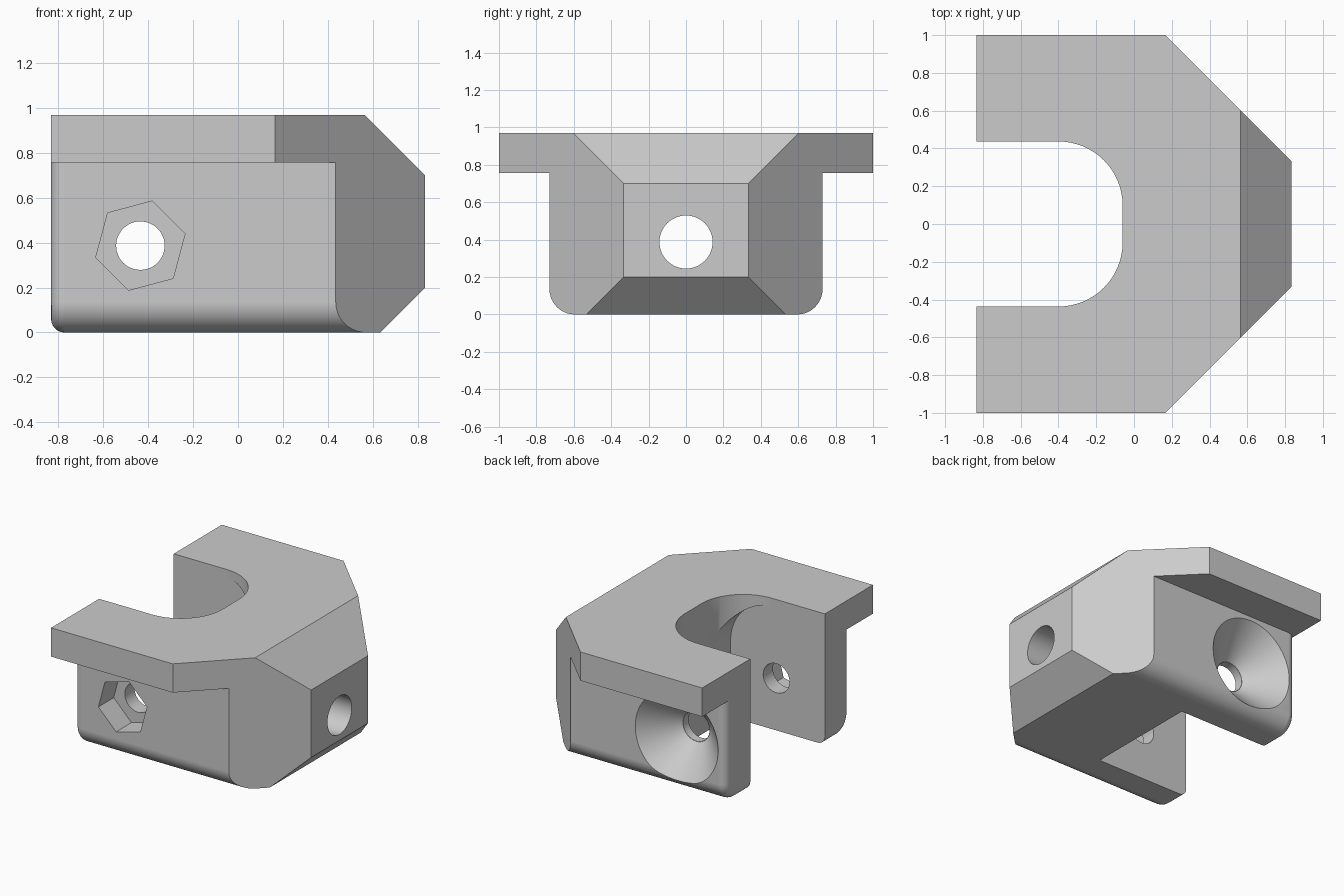
import bpy, bmesh, math

if "Cube" in bpy.data.objects:
    bpy.data.objects.remove(bpy.data.objects["Cube"], do_unlink=True)


def arc(cx, cy, r, start, end, steps=16):
    """Points along a circular arc, angles in degrees."""
    out = []
    for i in range(steps + 1):
        a = math.radians(start + (end - start) * i / steps)
        out.append((cx + r * math.cos(a), cy + r * math.sin(a)))
    return out


def prism(name, pts, axis, lo, hi, end_scale=1.0, centre=(0, 0), round_end=0.0):
    """Extrude a 2D outline along an axis; end_scale tapers the far end."""
    place = {"x": lambda u, v, d: (d, u, v),
             "y": lambda u, v, d: (u, d, v),
             "z": lambda u, v, d: (u, v, d)}[axis]
    bm = bmesh.new()
    near = [bm.verts.new(place(u, v, lo)) for u, v in pts]
    far = [bm.verts.new(place(centre[0] + (u - centre[0]) * end_scale,
                              centre[1] + (v - centre[1]) * end_scale, hi)) for u, v in pts]
    n = len(pts)
    cap = bm.faces.new(near)
    bm.faces.new(far[::-1])
    for i in range(n):
        j = (i + 1) % n
        bm.faces.new((near[i], far[i], far[j], near[j]))
    bmesh.ops.recalc_face_normals(bm, faces=bm.faces[:])
    if round_end:
        # round the near cap's edges, except its flat top edge
        top = max(v.co.z for v in near)
        edges = [e for e in cap.edges if min(v.co.z for v in e.verts) < top - 1e-4]
        bmesh.ops.bevel(bm, geom=edges, offset=round_end, segments=6, profile=0.5,
                        affect="EDGES", clamp_overlap=False)
    me = bpy.data.meshes.new(name)
    bm.to_mesh(me)
    bm.free()
    ob = bpy.data.objects.new(name, me)
    bpy.context.collection.objects.link(ob)
    return ob


def combine(target, tool, operation):
    """Apply a boolean and discard the tool."""
    bpy.context.view_layer.objects.active = target
    mod = target.modifiers.new("boolean", "BOOLEAN")
    mod.operation = operation
    mod.solver = "EXACT"
    mod.object = tool
    bpy.ops.object.modifier_apply(modifier=mod.name)
    bpy.data.objects.remove(tool, do_unlink=True)


X, H = 0.833, 0.97          # half length, height
BOLT_X, BOLT_Z = -0.435, 0.387

# Main body: block with rounded lower edges and a softened open end
R = 0.135
section = ([(0.73, 0.87), (-0.73, 0.87)]
           + arc(-0.73 + R, R, R, 180, 270, 10)
           + arc(0.73 - R, R, R, 270, 360, 10))
bracket = prism("bracket_body", section, "x", -X, X, round_end=0.06)

# Top flange
flange = prism("flange", [(-X, -1), (X, -1), (X, 1), (-X, 1)], "z", 0.757, H)
combine(bracket, flange, "UNION")

# Chamfers of the nose, in plan and in side profile
plan = [(-1.2, -1.2), (-0.035, -1.2), (X, -0.333), (X, 0.333), (-0.035, 1.2), (-1.2, 1.2)]
combine(bracket, prism("plan_envelope", plan, "z", -0.3, 1.3), "INTERSECT")
side = [(-1.2, -0.2), (0.433, -0.2), (X, 0.2), (X, 0.70), (0.263, 1.27), (-1.2, 1.27)]
side[4] = (X - 0.57, 1.27)
combine(bracket, prism("side_envelope", side, "y", -1.3, 1.3), "INTERSECT")

# Open cavity, rounded where its back wall meets the roof
cavity = ([(-1.2, -0.2), (-0.06, -0.2)] + arc(-0.40, 0.57, 0.34, 0, 90)
          + [(-1.2, 0.91)])
combine(bracket, prism("cavity_cutter", cavity, "y", -0.437, 0.437), "DIFFERENCE")

# Slot through the roof with rounded inner corners
slot = ([(-1.2, -0.437)] + arc(-0.40, -0.097, 0.34, -90, 0)
        + arc(-0.40, 0.097, 0.34, 0, 90) + [(-1.2, 0.437)])
combine(bracket, prism("slot_cutter", slot, "z", 0.3, 1.3), "DIFFERENCE")

# Cross bolt hole, hexagonal nut pocket and conical countersink
c = (BOLT_X, BOLT_Z)
hole = arc(*c, 0.108, 0, 360, 48)[:-1]
combine(bracket, prism("bolt_cutter", hole, "y", -1.2, 1.2), "DIFFERENCE")
hexagon = arc(*c, 0.206, 15, 375, 6)[:-1]
combine(bracket, prism("nut_cutter", hexagon, "y", -1.2, -0.55), "DIFFERENCE")
rim = arc(*c, 0.36, 0, 360, 64)[:-1]
cone = prism("countersink_cutter", rim, "y", 0.75, 0.50, 0.11 / 0.36, c)
combine(bracket, cone, "DIFFERENCE")

# Hole through the nose
nose = arc(0, BOLT_Z, 0.142, 0, 360, 48)[:-1]
combine(bracket, prism("nose_cutter", nose, "x", -0.3, 1.2), "DIFFERENCE")

# Single grey finish
grey = bpy.data.materials.new("plain_grey")
grey.use_nodes = True
colour = (0.6, 0.6, 0.6, 1)
grey.diffuse_color = colour
grey.node_tree.nodes["Principled BSDF"].inputs["Base Color"].default_value = colour
bracket.data.materials.clear()
bracket.data.materials.append(grey)

# Smooth the rounded parts, keep the hard edges
for ob in bpy.context.selected_objects:
    ob.select_set(False)
bracket.select_set(True)
bpy.context.view_layer.objects.active = bracket
bpy.ops.object.shade_smooth_by_angle(angle=math.radians(30))
weighted = bracket.modifiers.new("weighted_normals", "WEIGHTED_NORMAL")
weighted.keep_sharp = True
